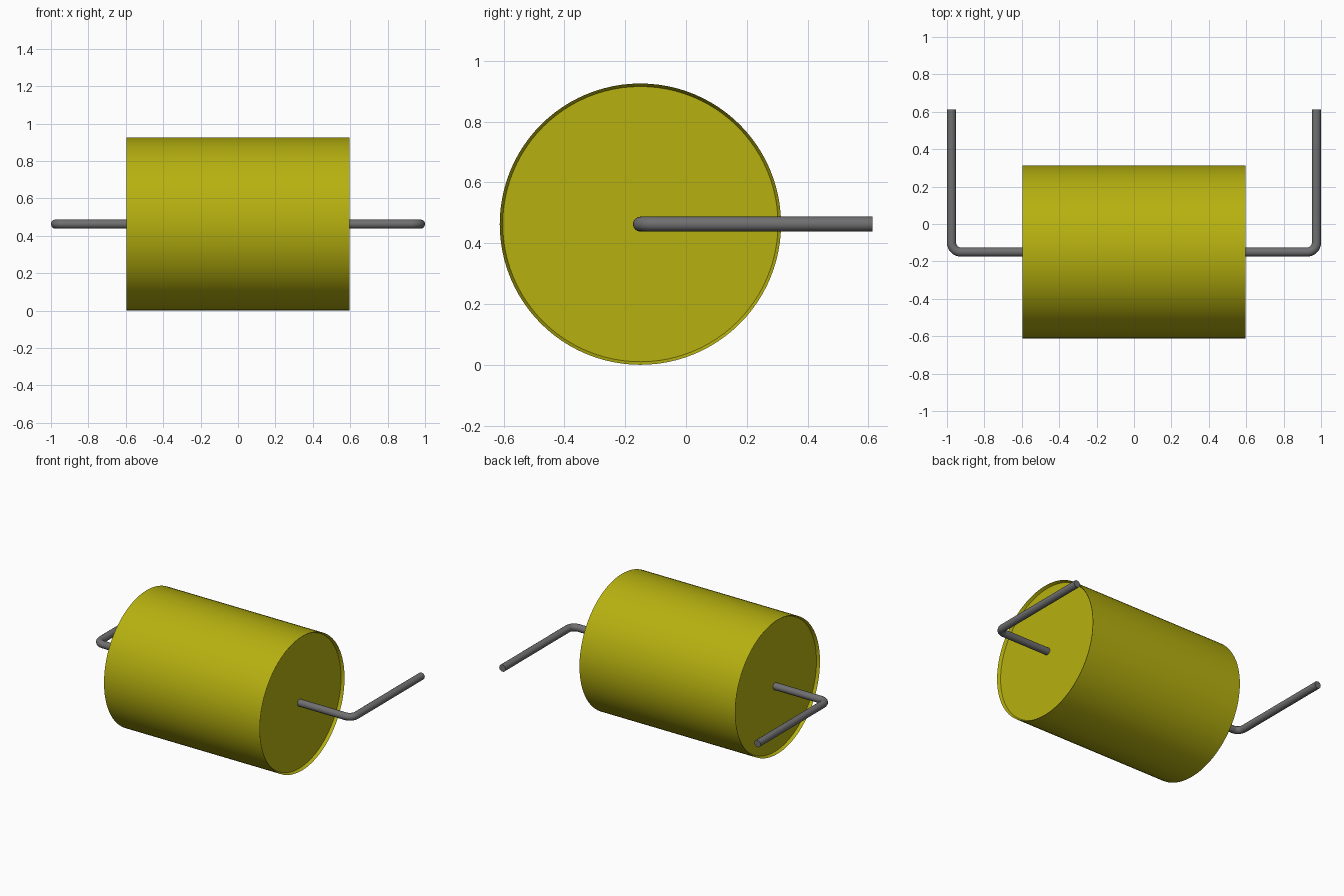
import bpy, bmesh, math

cube = bpy.data.objects.get("Cube")
if cube:
    bpy.data.objects.remove(cube, do_unlink=True)

AXIS_Y, AXIS_Z = -0.15, 0.4625
RADIUS, HALF_LENGTH = 0.4625, 0.596
RIM, RECESS = 0.010, 0.02
WIRE_R, WIRE_X, WIRE_END, BEND = 0.0245, 0.9755, 0.6125, 0.05


def material(name, rgb):
    mat = bpy.data.materials.new(name)
    mat.use_nodes = True
    mat.diffuse_color = (*rgb, 1)
    mat.node_tree.nodes["Principled BSDF"].inputs["Base Color"].default_value = (*rgb, 1)
    return mat


def finish(obj, mat):
    obj.data.materials.append(mat)
    bpy.ops.object.select_all(action='DESELECT')
    obj.select_set(True)
    bpy.context.view_layer.objects.active = obj
    if obj.type == 'CURVE':
        bpy.ops.object.convert(target='MESH')
    bpy.ops.object.shade_smooth_by_angle(angle=math.radians(35))


yellow = material("yellow casing", (0.47, 0.44, 0.005))
grey = material("grey wire", (0.16, 0.16, 0.165))

# Casing: a cylinder along x with shallow dished ends inside a thin rim
bm = bmesh.new()
profile = [(-HALF_LENGTH + RECESS, RADIUS - RIM), (-HALF_LENGTH, RADIUS),
           (HALF_LENGTH, RADIUS), (HALF_LENGTH - RECESS, RADIUS - RIM)]
SIDES = 96
rings = [[bm.verts.new((x, r * math.cos(math.tau * i / SIDES), r * math.sin(math.tau * i / SIDES)))
          for i in range(SIDES)] for x, r in profile]
for a, b in zip(rings, rings[1:]):
    for i in range(SIDES):
        j = (i + 1) % SIDES
        bm.faces.new((a[i], a[j], b[j], b[i]))
bm.faces.new(rings[0])
bm.faces.new(rings[-1])
bmesh.ops.recalc_face_normals(bm, faces=bm.faces)
mesh = bpy.data.meshes.new("casing")
bm.to_mesh(mesh)
bm.free()
casing = bpy.data.objects.new("casing", mesh)
casing.location = (0, AXIS_Y, AXIS_Z)
bpy.context.collection.objects.link(casing)
finish(casing, yellow)

# Wire leads: straight out of each end, then a rounded bend towards the back
for name, side in (("left_lead", 1), ("right_lead", -1)):
    path = [(HALF_LENGTH - RECESS - 0.02, 0)]
    for i in range(9):
        t = math.pi / 2 * i / 8
        path.append((WIRE_X - BEND + BEND * math.sin(t), BEND - BEND * math.cos(t)))
    path.append((WIRE_X, WIRE_END - AXIS_Y))
    curve = bpy.data.curves.new(name, 'CURVE')
    curve.dimensions = '3D'
    curve.bevel_depth = WIRE_R
    curve.bevel_resolution = 6
    curve.use_fill_caps = True
    spline = curve.splines.new('POLY')
    spline.points.add(len(path) - 1)
    for point, (x, y) in zip(spline.points, path):
        point.co = (side * x, y, 0, 1)
    lead = bpy.data.objects.new(name, curve)
    lead.location = (0, AXIS_Y, AXIS_Z)
    bpy.context.collection.objects.link(lead)
    finish(lead, grey)
